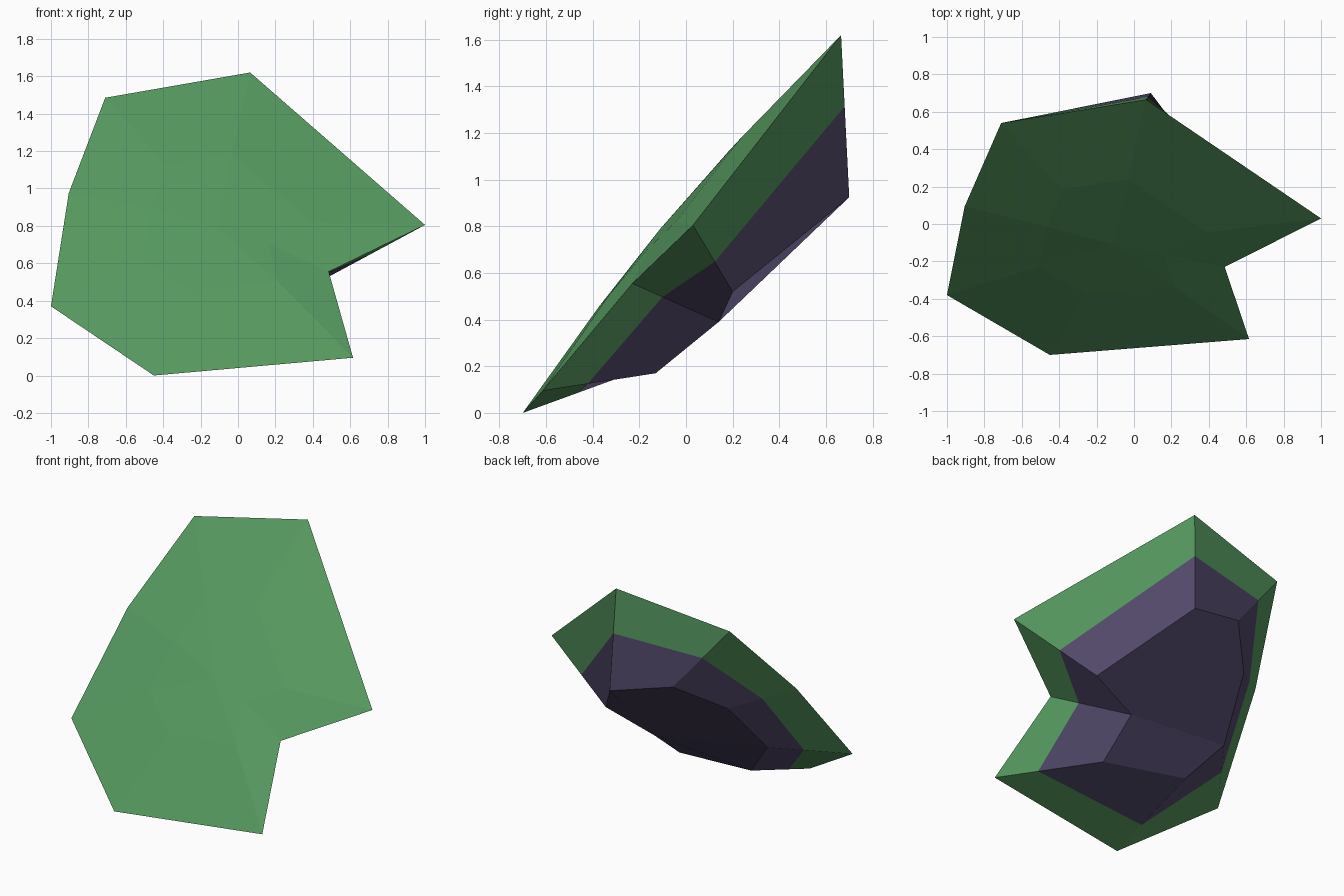
import bpy, bmesh
from mathutils import Vector

if "Cube" in bpy.data.objects:
    bpy.data.objects.remove(bpy.data.objects["Cube"])


def material(name, rgb):
    m = bpy.data.materials.new(name)
    m.diffuse_color = (*rgb, 1)
    m.use_nodes = True
    m.node_tree.nodes["Principled BSDF"].inputs["Base Color"].default_value = m.diffuse_color
    return m


green = material("moss_green", (0.091, 0.314, 0.114))
purple = material("dark_purple_rock", (0.084, 0.066, 0.143))

# outer rim of the leaf-like slab, its matching smaller back ring,
# and the fraction between them where green turns to purple
rim = [(-0.71, 0.54, 1.485), (0.065, 0.665, 1.62), (1.0, 0.03, 0.805), (0.485, -0.23, 0.555),
       (0.615, -0.615, 0.095), (-0.45, -0.70, 0.0), (-1.0, -0.38, 0.37), (-0.905, 0.095, 0.975)]
back = [(-0.33, 0.615, 1.03), (0.09, 0.70, 0.925), (0.47, 0.20, 0.52), (0.14, 0.14, 0.39),
        (0.14, -0.13, 0.17), (-0.46, -0.05, 0.237), (-0.67, 0.073, 0.50), (-0.58, 0.372, 0.855)]
split = [0.48, 0.44, 0.55, 0.35, 0.40, 0.36, 0.57, 0.50]
rim = [Vector(p) for p in rim]
back = [Vector(p) for p in back]
n = len(rim)

bm = bmesh.new()


def ring(points):
    return [bm.verts.new(p) for p in points]


def face(verts, mat):
    bm.faces.new(verts).material_index = mat


def bridge(a, b, mat):
    for i in range(n):
        j = (i + 1) % n
        face((a[i], a[j], b[j], b[i]), mat)


# front: slightly domed inner ring and centre
dome = Vector((-0.11, -0.105, 0.83))
apex = bm.verts.new((-0.11, -0.11, 0.79))
inner = ring([dome.lerp(p, 0.45) for p in rim])
outer = ring(rim)
for i in range(n):
    face((apex, inner[i], inner[(i + 1) % n]), 0)
bridge(inner, outer, 0)

# sides: green band, then purple band
middle = ring([p.lerp(q, t) for p, q, t in zip(rim, back, split)])
rear = ring(back)
bridge(outer, middle, 0)
bridge(middle, rear, 1)

# back cap: large upper facet and lower facet
face([rear[i] for i in (0, 1, 2, 3, 6, 7)], 1)
face([rear[i] for i in (3, 4, 5, 6)], 1)

bmesh.ops.recalc_face_normals(bm, faces=bm.faces[:])
mesh = bpy.data.meshes.new("rock_slab")
bm.to_mesh(mesh)
bm.free()
mesh.materials.append(green)
mesh.materials.append(purple)
slab = bpy.data.objects.new("rock_slab", mesh)
bpy.context.collection.objects.link(slab)
